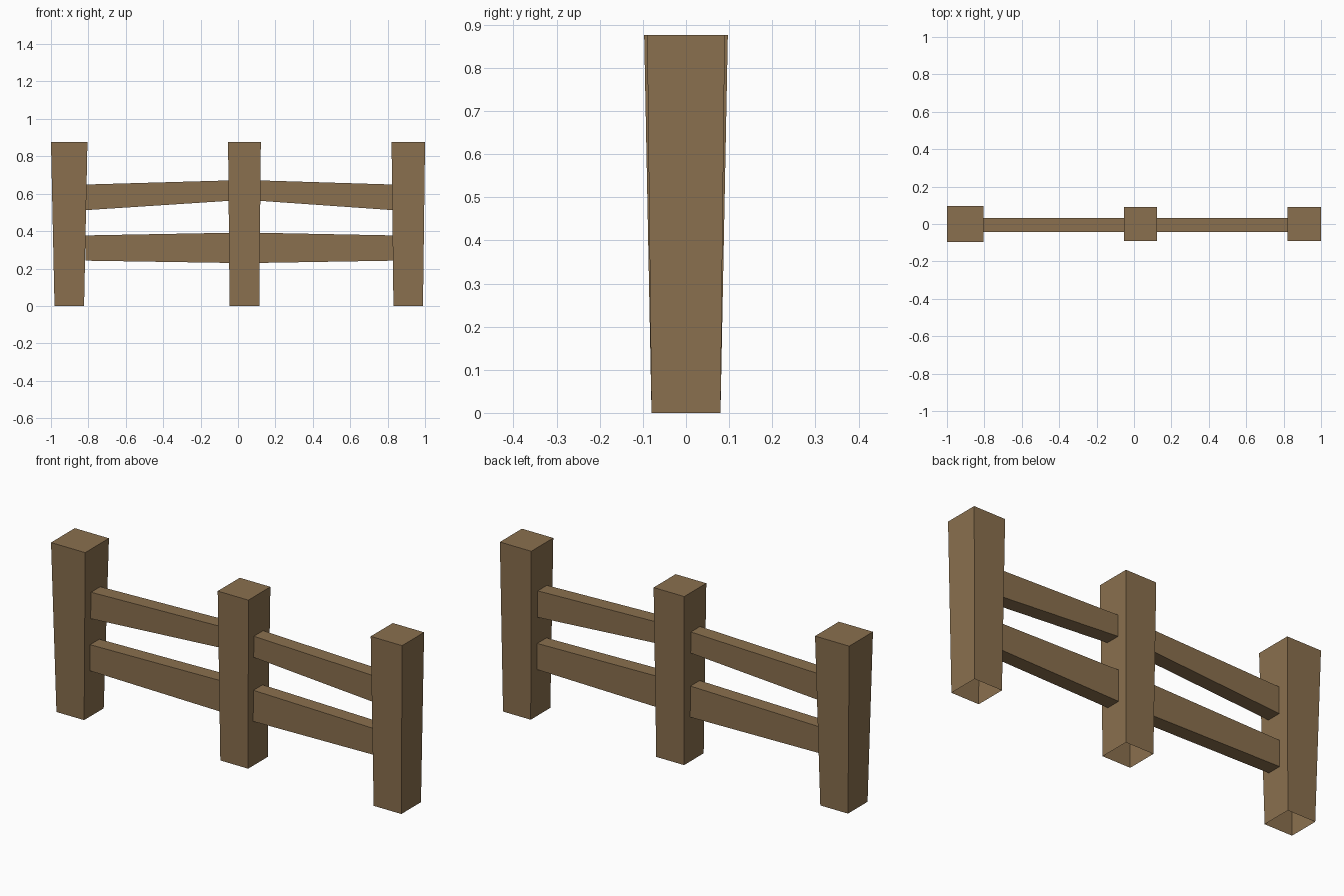
import bpy, bmesh

if "Cube" in bpy.data.objects:
    bpy.data.objects.remove(bpy.data.objects["Cube"])

wood = bpy.data.materials.new("brown_wood")
wood.diffuse_color = (0.255, 0.162, 0.077, 1)
wood.use_nodes = True
wood.node_tree.nodes["Principled BSDF"].inputs["Base Color"].default_value = wood.diffuse_color


def loft(name, start, end, open_sides):
    """Join two four-cornered rings into a tapered beam; cap each end unless open."""
    bm = bmesh.new()
    a = [bm.verts.new(p) for p in start]
    b = [bm.verts.new(p) for p in end]
    for i in range(4):
        j = (i + 1) % 4
        bm.faces.new((a[i], a[j], b[j], b[i]))
    if "start" not in open_sides:
        bm.faces.new(a[::-1])
    if "end" not in open_sides:
        bm.faces.new(b)
    bm.normal_update()
    me = bpy.data.meshes.new(name)
    bm.to_mesh(me)
    bm.free()
    me.materials.append(wood)
    ob = bpy.data.objects.new(name, me)
    bpy.context.collection.objects.link(ob)
    return ob


def flat_ring(x0, x1, half_y, z):
    return [(x0, -half_y, z), (x1, -half_y, z), (x1, half_y, z), (x0, half_y, z)]


def end_ring(x, z0, z1, y0=-0.042, y1=0.033):
    return [(x, y0, z0), (x, y1, z0), (x, y1, z1), (x, y0, z1)]


# Posts: hollow underneath, widening towards the top
HEIGHT = 0.876
posts = {
    "left_post": (-0.981, -0.823, -1.0, -0.805, 0.097),
    "middle_post": (-0.045, 0.114, -0.053, 0.122, 0.09),
    "right_post": (0.831, 0.989, 0.821, 1.0, 0.09),
}
for name, (b0, b1, t0, t1, top_y) in posts.items():
    loft(name, flat_ring(b0, b1, 0.08, 0), flat_ring(t0, t1, top_y, HEIGHT), {"start"})

# Rails: tapered along their length, open ends butted into the posts
outer = {"upper": (0.512, 0.649), "lower": (0.242, 0.377)}
inner = {"upper": (0.562, 0.671), "lower": (0.23, 0.391)}
for level in ("upper", "lower"):
    loft(level + "_left_rail", end_ring(-0.815, *outer[level]),
         end_ring(-0.046, *inner[level]), {"start", "end"})
    loft(level + "_right_rail", end_ring(0.115, *inner[level]),
         end_ring(0.829, *outer[level]), {"start", "end"})
